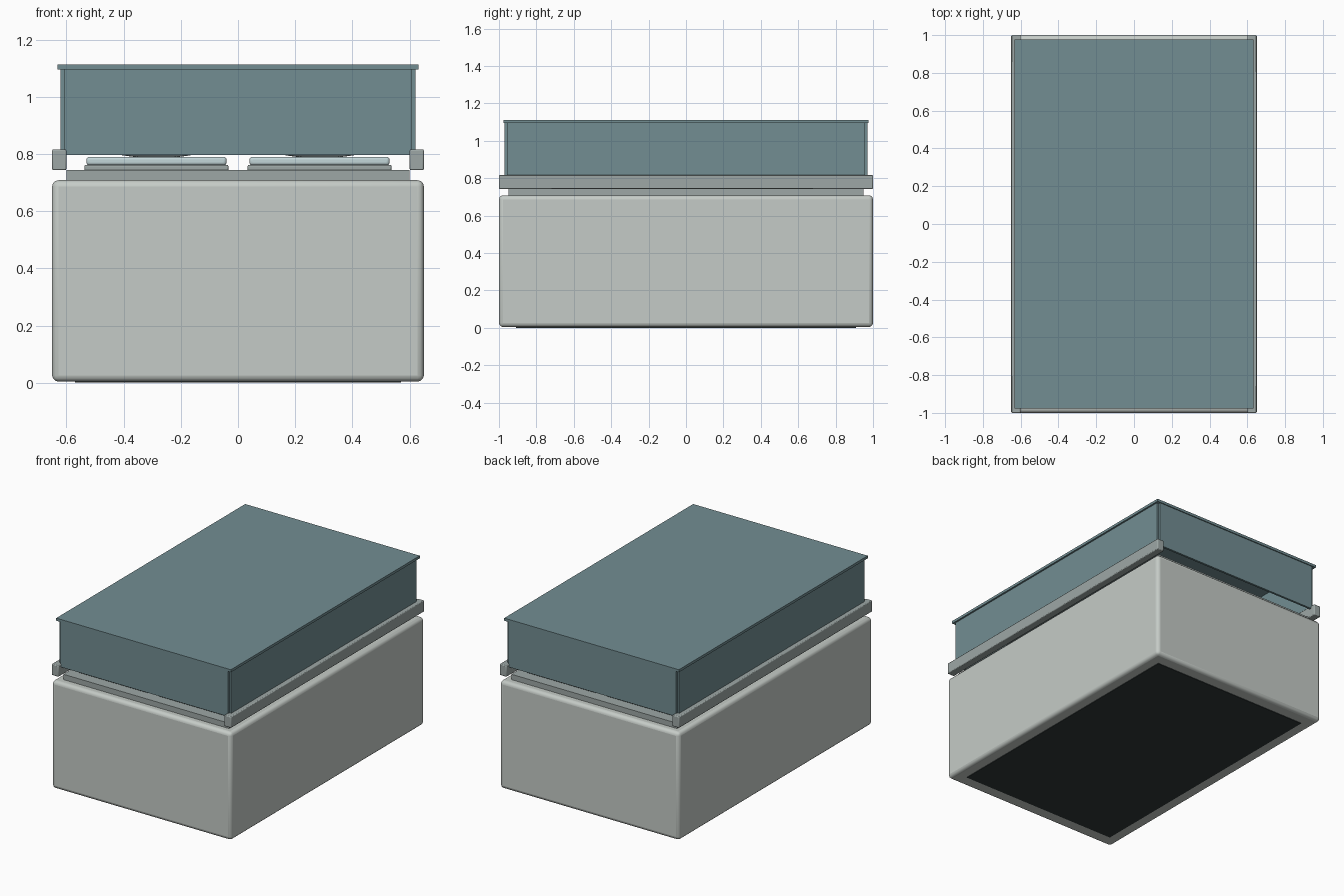
import bpy

if "Cube" in bpy.data.objects:
    bpy.data.objects.remove(bpy.data.objects["Cube"])


def paint(name, rgb):
    m = bpy.data.materials.new(name)
    m.diffuse_color = (*rgb, 1)
    m.use_nodes = True
    m.node_tree.nodes["Principled BSDF"].inputs["Base Color"].default_value = m.diffuse_color
    return m


SHELL = paint("pale_shell", (0.56, 0.60, 0.57))
TRIM = paint("grey_trim", (0.34, 0.39, 0.38))
GLASS = paint("teal_glass", (0.17, 0.27, 0.29))
DARK = paint("dark_base", (0.03, 0.04, 0.04))
CLOTH = paint("pale_cloth", (0.55, 0.68, 0.70))


def box(name, x, y, z, mat, bevel=0.0, segments=2):
    """Box from (min, max) ranges with an optional rounded edge."""
    lo, hi = zip(x, y, z)
    bpy.ops.mesh.primitive_cube_add(
        size=1, location=[(a + b) / 2 for a, b in zip(lo, hi)])
    o = bpy.context.object
    o.name = name
    o.scale = [b - a for a, b in zip(lo, hi)]
    bpy.ops.object.transform_apply(location=False, rotation=False, scale=True)
    o.data.materials.append(mat)
    if bevel:
        mod = o.modifiers.new("rounded_edges", "BEVEL")
        mod.width = bevel
        mod.segments = segments
        bpy.ops.object.shade_smooth_by_angle()
    return o


def span(s, a, b):
    return tuple(sorted((s * a, s * b)))


# Base cabinet, foot plate and raised deck
box("base_cabinet", (-0.65, 0.65), (-1, 1), (0.004, 0.708), SHELL, 0.022, 3)
box("foot_plate", (-0.57, 0.57), (-0.91, 0.91), (0, 0.03), DARK)
box("deck", (-0.60, 0.60), (-0.95, 0.95), (0.69, 0.743), TRIM)

# Cover lid
box("cover_top", (-0.632, 0.632), (-0.977, 0.977), (1.095, 1.112), GLASS)

for s, side, end in ((-1, "left", "front"), (1, "right", "back")):
    # Side rails and cover walls
    box(side + "_rail", span(s, 0.60, 0.65), (-1, 1), (0.743, 0.816), TRIM, 0.005)
    box(side + "_cover_wall", span(s, 0.607, 0.621), (-0.957, 0.957),
        (0.797, 1.096), GLASS)
    box(end + "_cover_wall", (-0.607, 0.607), span(s, 0.957, 0.971),
        (0.797, 1.096), GLASS)

    # Padded berths with pillows under the cover
    box(side + "_berth_frame", span(s, 0.033, 0.537), (-0.88, 0.88),
        (0.741, 0.762), TRIM, 0.006)
    box(side + "_mattress", span(s, 0.04, 0.53), (-0.87, 0.87),
        (0.76, 0.79), CLOTH, 0.01, 3)
    bpy.ops.mesh.primitive_uv_sphere_add(
        segments=24, ring_count=12, location=(s * 0.285, 0.68, 0.822))
    pillow = bpy.context.object
    pillow.name = side + "_pillow"
    pillow.scale = (0.18, 0.12, 0.036)
    bpy.ops.object.transform_apply(location=False, rotation=False, scale=True)
    pillow.data.materials.append(CLOTH)
    bpy.ops.object.shade_smooth()
